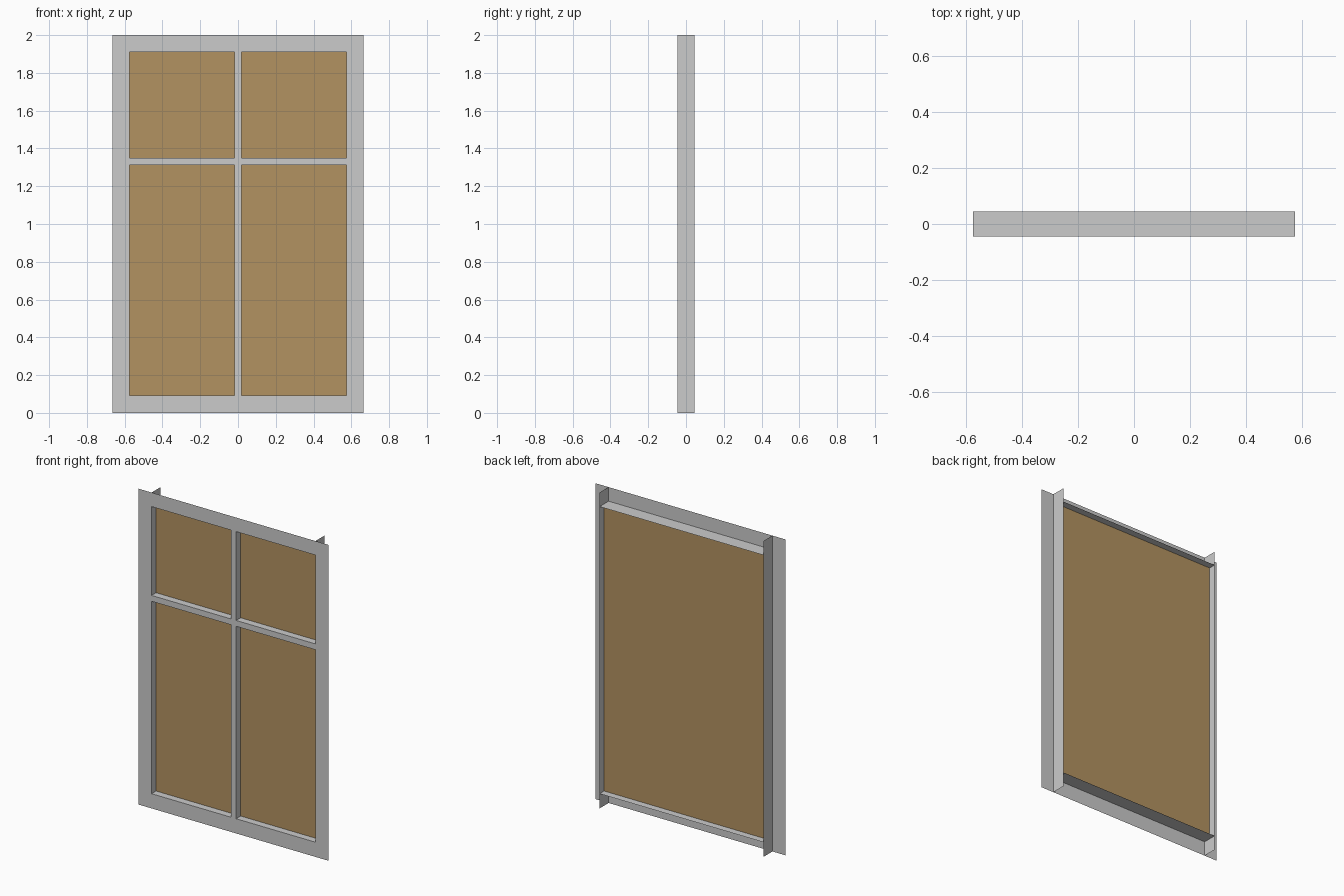
import bpy, bmesh

if "Cube" in bpy.data.objects:
    bpy.data.objects.remove(bpy.data.objects["Cube"])

W, H = 0.664, 2.0            # outer half width, height
IW, Z0, Z1 = 0.574, 0.093, 1.911   # opening half width, bottom, top
F, B = -0.045, 0.045         # front and back of the frame
BAR, BAR_Z = 0.0185, 1.33    # glazing bar half width, crossbar height
PANE_Y = 0.0


def make(name, faces, material=None):
    """Mesh object from faces given as corner lists, shared corners welded."""
    bm = bmesh.new()
    for pts in faces:
        bm.faces.new([bm.verts.new(p) for p in pts])
    bmesh.ops.remove_doubles(bm, verts=bm.verts[:], dist=1e-5)
    mesh = bpy.data.meshes.new(name)
    bm.to_mesh(mesh)
    bm.free()
    ob = bpy.data.objects.new(name, mesh)
    bpy.context.collection.objects.link(ob)
    if material:
        mesh.materials.append(material)
    return ob


def rect(w, z0, z1, y):
    return [(-w, y, z0), (w, y, z0), (w, y, z1), (-w, y, z1)]


# Flat front casing: a ring of four mitred faces
outer, inner = rect(W, 0, H, F), rect(IW, Z0, Z1, F)
make("front_casing", [[outer[i], outer[(i + 1) % 4], inner[(i + 1) % 4], inner[i]]
                      for i in range(4)])

# Side jambs run the full height
for side, x in (("left", -IW), ("right", IW)):
    make(side + "_jamb", [[(x, F, 0), (x, B, 0), (x, B, H), (x, F, H)]])

# Head and sill span between the jambs
for name, z in (("sill", Z0), ("head", Z1)):
    make(name, [[(-IW, F, z), (IW, F, z), (IW, B, z), (-IW, B, z)]])

# Pane
tan = bpy.data.materials.new("pane_tan")
tan.diffuse_color = (0.45, 0.29, 0.12, 1)
tan.use_nodes = True
tan.node_tree.nodes["Principled BSDF"].inputs["Base Color"].default_value = tan.diffuse_color
make("pane", [rect(IW, Z0, Z1, PANE_Y)], tan)

# Glazing bars: cross-shaped front with walls back to the pane
lo, hi = BAR_Z - BAR, BAR_Z + BAR
cross = [(-BAR, Z0), (BAR, Z0), (BAR, lo), (IW, lo), (IW, hi), (BAR, hi),
         (BAR, Z1), (-BAR, Z1), (-BAR, hi), (-IW, hi), (-IW, lo), (-BAR, lo)]
faces = [[(x, F, z) for x, z in cross]]
for i, (x0, z0) in enumerate(cross):
    if i % 3:                # every third edge is an end buried in the frame
        x1, z1 = cross[(i + 1) % 12]
        faces.append([(x1, F, z1), (x0, F, z0), (x0, PANE_Y, z0), (x1, PANE_Y, z1)])
make("glazing_bars", faces)
